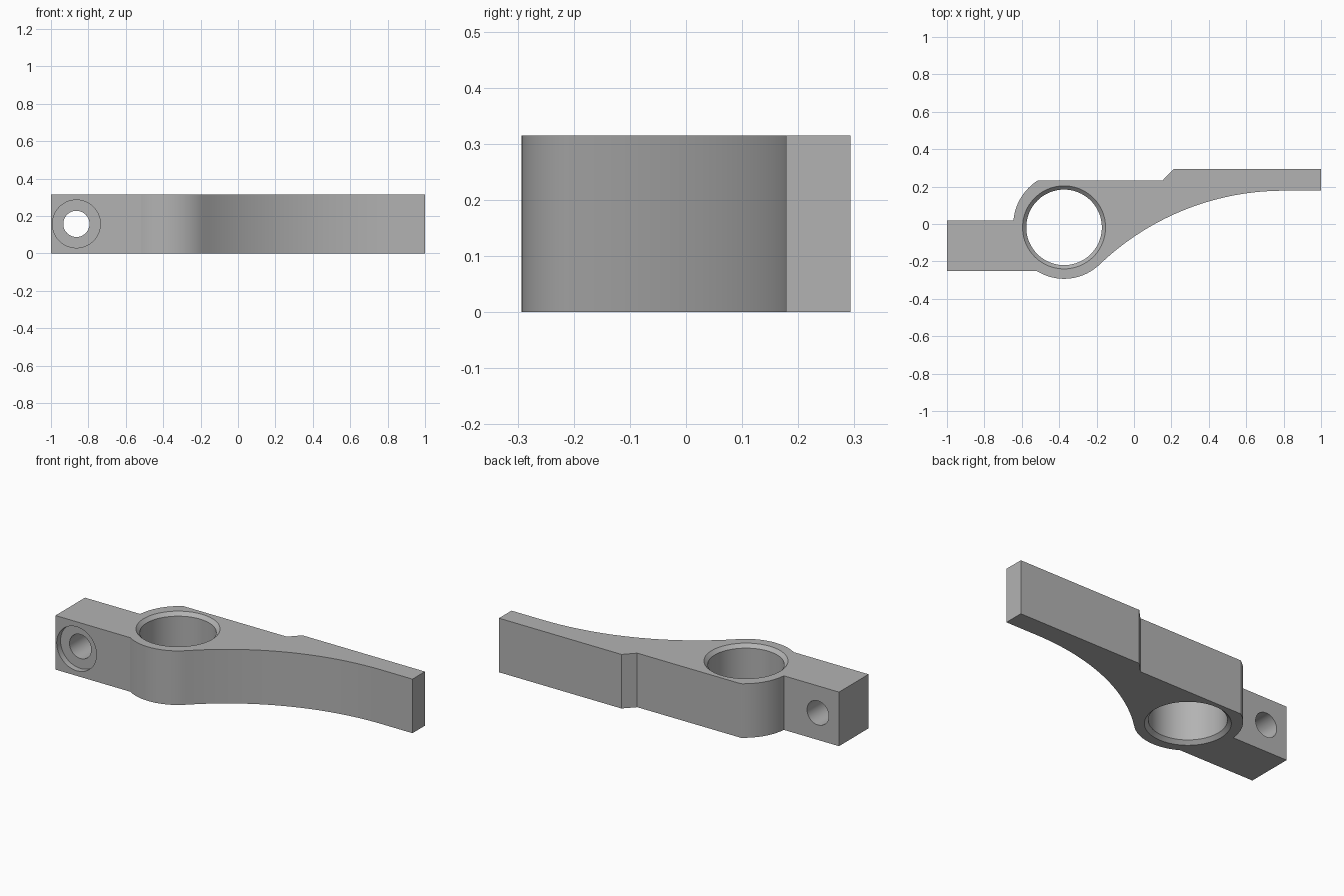
import bpy, bmesh, math
from mathutils import Matrix, Vector

if "Cube" in bpy.data.objects:
    bpy.data.objects.remove(bpy.data.objects["Cube"])

HEIGHT = 0.315
BORE = Vector((-0.374, -0.018))
BOSS_R = 0.275
SWEEP = Vector((0.8, -1.245))   # centre of the concave underside
SWEEP_R = 1.423

grey = bpy.data.materials.new("plain grey")
grey.use_nodes = True
colour = (0.45, 0.45, 0.45, 1)
grey.diffuse_color = colour
grey.node_tree.nodes["Principled BSDF"].inputs["Base Color"].default_value = colour


def arc(centre, r0, r1, a0, a1, n):
    """Points on an arc whose radius may drift from r0 to r1."""
    pts = []
    for i in range(n + 1):
        t = i / n
        a = math.radians(a0 + (a1 - a0) * t)
        r = r0 + (r1 - r0) * t
        pts.append((centre[0] + r * math.cos(a), centre[1] + r * math.sin(a)))
    return pts


def finish(bm, name):
    bmesh.ops.recalc_face_normals(bm, faces=bm.faces)
    mesh = bpy.data.meshes.new(name)
    bm.to_mesh(mesh)
    bm.free()
    obj = bpy.data.objects.new(name, mesh)
    bpy.context.collection.objects.link(obj)
    mesh.materials.append(grey)
    return obj


def turned_cutter(name, profile, matrix, n=96):
    """Solid of revolution from (radius, height) pairs."""
    bm = bmesh.new()
    rings = [[bm.verts.new((x, y, z)) for x, y in arc((0, 0), r, r, 0, 360, n)[:-1]]
             for r, z in profile]
    for low, high in zip(rings, rings[1:]):
        for i in range(n):
            j = (i + 1) % n
            bm.faces.new((low[i], low[j], high[j], high[i]))
    bm.faces.new(rings[0])
    bm.faces.new(rings[-1])
    bm.transform(matrix)
    obj = finish(bm, name)
    obj.hide_render = True
    return obj


# Lever outline, counter-clockwise, extruded to full height
outline = [(-1, 0.02), (-1, -0.252)]
outline += arc(BORE, BOSS_R, BOSS_R, 238.4, 313.7, 28)
outline += arc(SWEEP, SWEEP_R, SWEEP_R, 133.7, 90, 40)[1:]
outline += [(1, 0.178), (1, 0.293), (0.211, 0.293), (0.152, 0.232)]
outline += arc(BORE, 0.287, 0.273, 119.7, 172, 20)

bm = bmesh.new()
base = bm.faces.new([bm.verts.new((x, y, 0)) for x, y in outline])
top = bmesh.ops.extrude_face_region(bm, geom=[base])["geom"]
bmesh.ops.translate(bm, vec=(0, 0, HEIGHT),
                    verts=[v for v in top if isinstance(v, bmesh.types.BMVert)])
lever = finish(bm, "lever_arm")

# Vertical bore, chamfered at both ends
C, OVER = 0.02, 0.05
bore = turned_cutter(
    "bore_cutter",
    [(0.222 + OVER, -OVER), (0.202, C), (0.202, HEIGHT - C), (0.222 + OVER, HEIGHT + OVER)],
    Matrix.Translation((BORE.x, BORE.y, 0)))

# Cross hole with a shallow counterbore on the front
bolt = turned_cutter(
    "bolt_hole_cutter",
    [(0.128, -0.1), (0.128, 0.035), (0.07, 0.035), (0.07, 0.4)],
    Matrix.Translation((-0.864, -0.252, HEIGHT / 2)) @ Matrix.Rotation(-math.pi / 2, 4, 'X'))

bpy.context.view_layer.objects.active = lever
for cutter in (bore, bolt):
    mod = lever.modifiers.new(cutter.name, 'BOOLEAN')
    mod.operation = 'DIFFERENCE'
    mod.solver = 'EXACT'
    mod.object = cutter
    bpy.ops.object.modifier_apply(modifier=mod.name)
    bpy.data.objects.remove(cutter)

# Smooth curved walls, crisp corners
bpy.ops.object.select_all(action='DESELECT')
lever.select_set(True)
bpy.ops.object.shade_smooth_by_angle(angle=math.radians(25))
